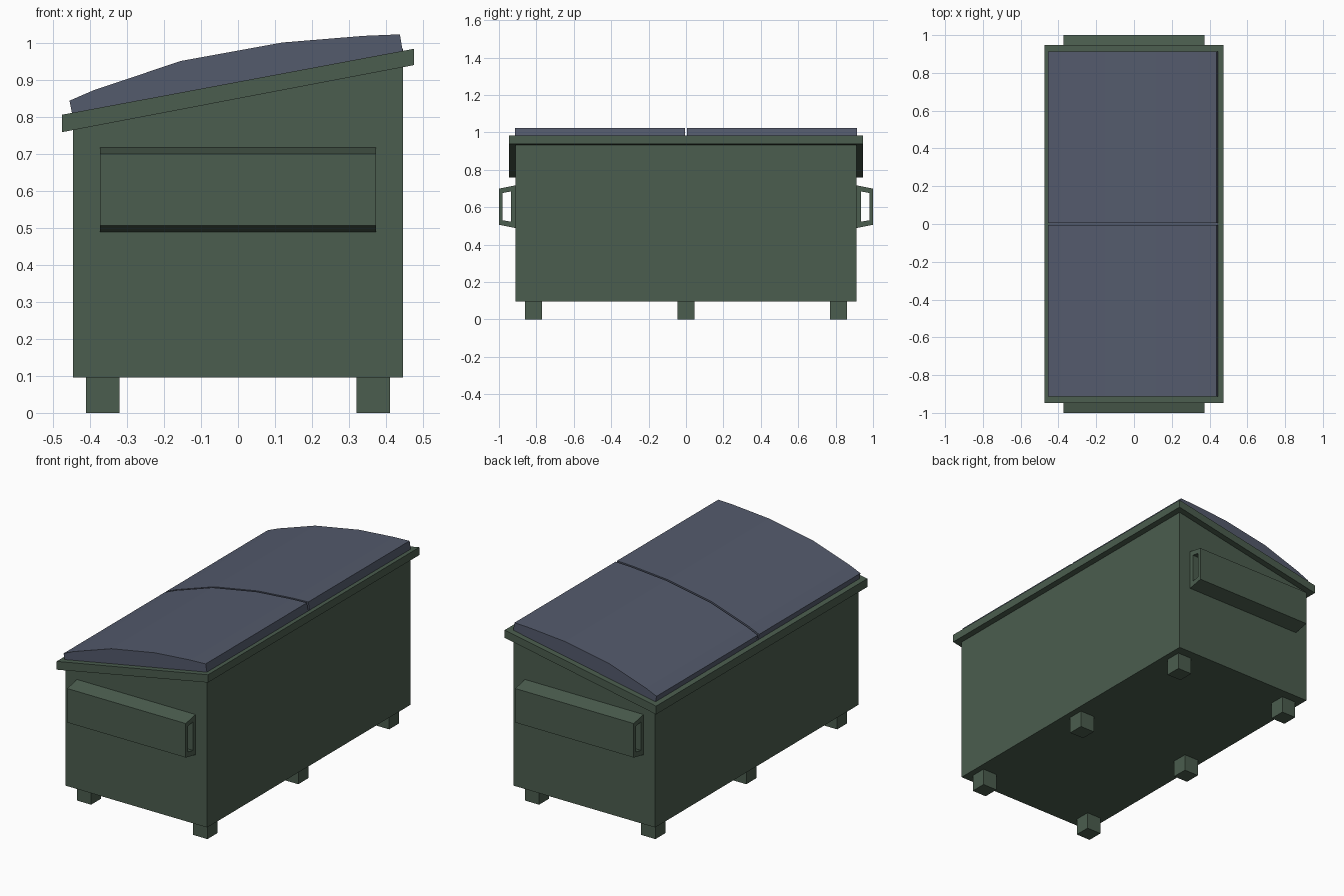
import bpy, bmesh

if "Cube" in bpy.data.objects:
    bpy.data.objects.remove(bpy.data.objects["Cube"])


def material(name, rgb):
    m = bpy.data.materials.new(name)
    m.diffuse_color = (*rgb, 1)
    m.use_nodes = True
    m.node_tree.nodes["Principled BSDF"].inputs["Base Color"].default_value = m.diffuse_color
    return m


GREEN = material("dark green paint", (0.070, 0.110, 0.077))
BLUE = material("slate blue plastic", (0.088, 0.103, 0.150))


def finish(bm, name, mat):
    bmesh.ops.recalc_face_normals(bm, faces=bm.faces)
    me = bpy.data.meshes.new(name)
    bm.to_mesh(me)
    bm.free()
    me.materials.append(mat)
    ob = bpy.data.objects.new(name, me)
    bpy.context.collection.objects.link(ob)
    return ob


def extrude_y(name, profile, y0, y1, mat):
    """Extrude an (x, z) profile from y0 to y1."""
    bm = bmesh.new()
    face = bm.faces.new([bm.verts.new((x, y0, z)) for x, z in profile])
    ext = bmesh.ops.extrude_face_region(bm, geom=[face])["geom"]
    bmesh.ops.translate(bm, vec=(0, y1 - y0, 0),
                        verts=[v for v in ext if isinstance(v, bmesh.types.BMVert)])
    return finish(bm, name, mat)


# Bin body with slanted top
extrude_y("body", [(-0.445, 0.095), (0.445, 0.095), (0.445, 0.955), (-0.445, 0.785)],
          -0.912, 0.912, GREEN)

# Overhanging slanted rim
extrude_y("rim", [(-0.475, 0.758), (0.475, 0.939), (0.475, 0.983), (-0.475, 0.805)],
          -0.947, 0.947, GREEN)

# Two curved lids with a narrow seam between them
lid = [(-0.448, 0.808), (-0.455, 0.843), (-0.39, 0.871), (-0.155, 0.95),
       (0.12, 1.0), (0.34, 1.018), (0.437, 1.022), (0.445, 0.976)]
for side, s in (("front", -1), ("back", 1)):
    extrude_y(side + "_lid", lid, s * 0.006, s * 0.914, BLUE)
extrude_y("lid_seam_strip", [(-0.448, 0.808), (0.445, 0.976), (0.445, 0.982), (-0.448, 0.814)],
          -0.007, 0.007, BLUE)

# Fork pockets: open tubes along x on both ends
outer = [(0.91, 0.488), (1.0, 0.506), (1.0, 0.699), (0.91, 0.717)]
inner = [(0.935, 0.522), (0.98, 0.53), (0.98, 0.676), (0.935, 0.684)]
for side, s in (("front", -1), ("back", 1)):
    bm = bmesh.new()
    rings = [[bm.verts.new((x, s * y, z)) for y, z in loop]
             for x, loop in ((-0.372, outer), (0.372, outer), (0.372, inner), (-0.372, inner))]
    for r in range(4):
        a, b = rings[r], rings[(r + 1) % 4]
        for i in range(4):
            j = (i + 1) % 4
            bm.faces.new((a[i], a[j], b[j], b[i]))
    finish(bm, side + "_fork_pocket", GREEN)

# Six block feet
for i, x in enumerate((-0.365, 0.365)):
    for j, y in enumerate((-0.815, 0.0, 0.815)):
        extrude_y(f"foot_{i}_{j}",
                  [(x - 0.045, 0), (x + 0.045, 0), (x + 0.045, 0.097), (x - 0.045, 0.097)],
                  y - 0.045, y + 0.045, GREEN)
